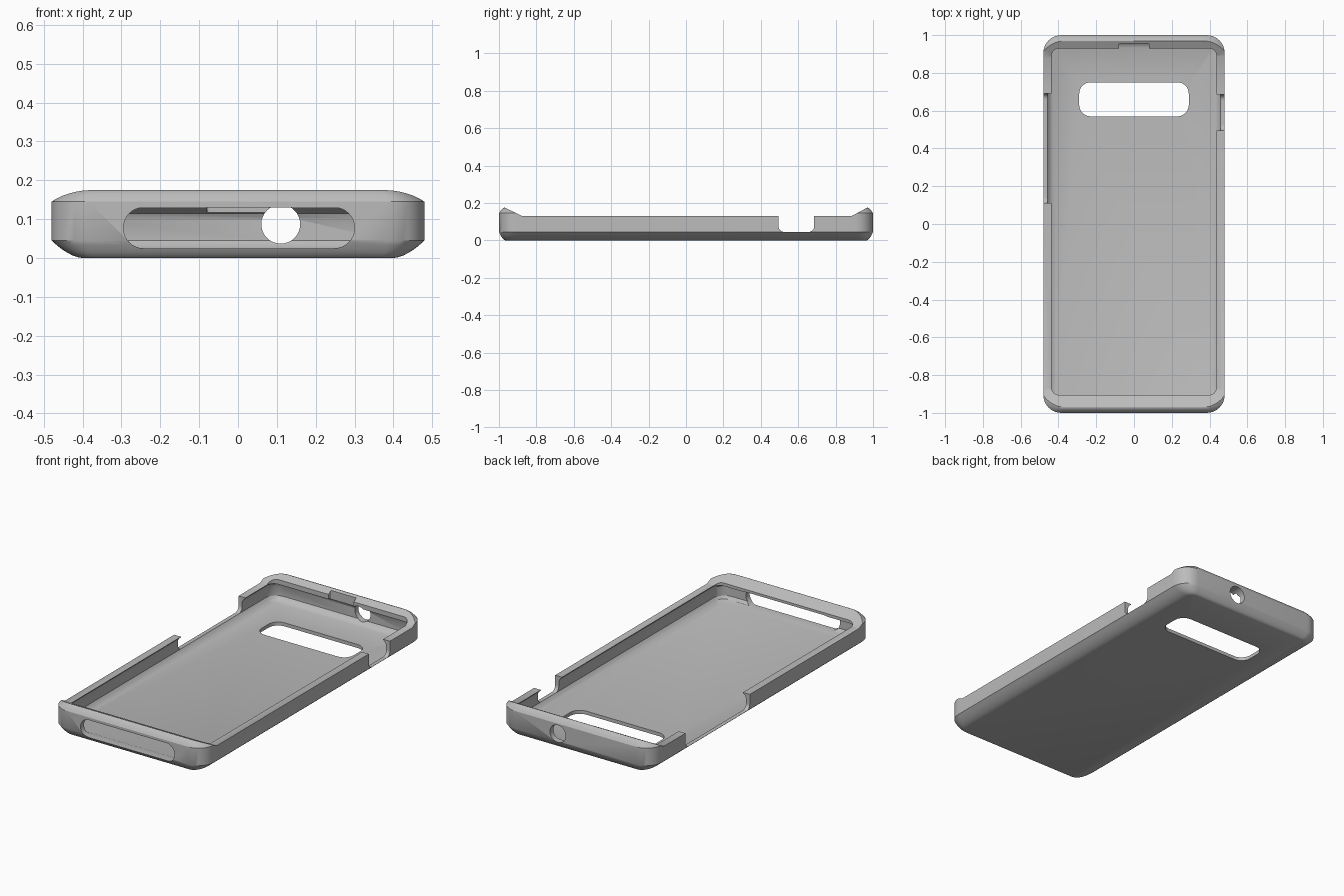
import bpy, bmesh, math

if "Cube" in bpy.data.objects:
    bpy.data.objects.remove(bpy.data.objects["Cube"])

grey = bpy.data.materials.new("case grey")
grey.diffuse_color = (0.5, 0.5, 0.5, 1)
grey.use_nodes = True
grey.node_tree.nodes["Principled BSDF"].inputs["Base Color"].default_value = grey.diffuse_color


def outline(x0, x1, y0, y1, r, seg=8):
    """Rounded rectangle as a list of 2D points."""
    pts = []
    centres = [(x1 - r, y1 - r), (x0 + r, y1 - r), (x0 + r, y0 + r), (x1 - r, y0 + r)]
    for q, (cx, cy) in enumerate(centres):
        for i in range(seg + 1):
            a = math.pi / 2 * (q + i / seg)
            pts.append((cx + r * math.cos(a), cy + r * math.sin(a)))
    return pts


def loft(name, rings):
    """Closed solid through rings that share a point count."""
    bm = bmesh.new()
    loops = [[bm.verts.new(p) for p in ring] for ring in rings]
    n = len(loops[0])
    for a, b in zip(loops, loops[1:]):
        for i in range(n):
            j = (i + 1) % n
            bm.faces.new((a[i], a[j], b[j], b[i]))
    bm.faces.new(loops[0][::-1])
    bm.faces.new(loops[-1])
    bmesh.ops.recalc_face_normals(bm, faces=bm.faces)
    me = bpy.data.meshes.new(name)
    bm.to_mesh(me)
    bm.free()
    ob = bpy.data.objects.new(name, me)
    bpy.context.collection.objects.link(ob)
    me.materials.append(grey)
    return ob


def prism(name, pts, axis, lo, hi):
    """Extrude a 2D outline along an axis."""
    place = {"x": lambda p, d: (d, p[0], p[1]),
             "y": lambda p, d: (p[0], d, p[1]),
             "z": lambda p, d: (p[0], p[1], d)}[axis]
    return loft(name, [[place(p, d) for p in pts] for d in (lo, hi)])


def flat(z, x, y0, y1, r):
    return [(px, py, z) for px, py in outline(-x, x, y0, y1, r)]


# Outer body with softly curved lower and upper edges
steps = [i / 6 for i in range(7)]
rings = []
for u in steps:
    k = 1 - u
    y = 1 - 0.035 * k
    rings.append(flat(0.045 * u ** 1.7, 0.48 - 0.08 * k, -y, y, 0.03 + 0.065 * u))
for u in reversed(steps):
    k = 1 - u
    y = 1 - 0.03 * k
    rings.append(flat(0.175 - 0.03 * u ** 1.7, 0.48 - 0.07 * k, -y, y, 0.045 + 0.05 * u))
case = loft("phone_case", rings)

# Cavity that narrows to an overhanging lip
cutters = [loft("cavity_cutter", [
    flat(0.02, 0.425, -0.925, 0.935, 0.035),
    flat(0.03, 0.445, -0.955, 0.955, 0.05),
    flat(0.045, 0.457, -0.968, 0.968, 0.07),
    flat(0.10, 0.457, -0.968, 0.968, 0.07),
    flat(0.115, 0.45, -0.95, 0.96, 0.06),
    flat(0.127, 0.437, -0.905, 0.93, 0.04),
    flat(0.25, 0.437, -0.905, 0.93, 0.04)])]

# Lowered side walls with ramps up to both ends
ramp = [(-0.97, 0.1755), (-0.875, 0.13), (0.885, 0.13), (0.97, 0.1755), (0.97, 0.3), (-0.97, 0.3)]
cutters.append(prism("rim_cutter", ramp, "x", -0.6, 0.6))

# Openings: camera window, port slot, jack hole, side button gaps, lip notch
cutters += [
    prism("camera_cutter", outline(-0.29, 0.29, 0.57, 0.75, 0.06), "z", -0.1, 0.08),
    prism("port_cutter", outline(-0.295, 0.30, 0.025, 0.13, 0.052), "y", -1.1, -0.9),
    prism("jack_cutter", outline(0.06, 0.16, 0.037, 0.137, 0.0499), "y", 0.9, 1.1),
    prism("right_button_cutter", outline(0.495, 0.685, 0.045, 0.4, 0.03), "x", 0.40, 0.6),
    prism("left_button_cutter", outline(0.11, 0.69, 0.045, 0.4, 0.03), "x", -0.6, -0.40),
    prism("lip_notch_cutter", outline(-0.08, 0.08, 0.90, 0.955, 0.005), "z", 0.11, 0.3)]

bpy.context.view_layer.objects.active = case
case.select_set(True)
for c in cutters:
    m = case.modifiers.new(c.name, "BOOLEAN")
    m.operation, m.solver, m.object = "DIFFERENCE", "EXACT", c
    bpy.ops.object.modifier_apply(modifier=m.name)
    bpy.data.objects.remove(c)
bpy.ops.object.shade_smooth_by_angle(angle=math.radians(30))
